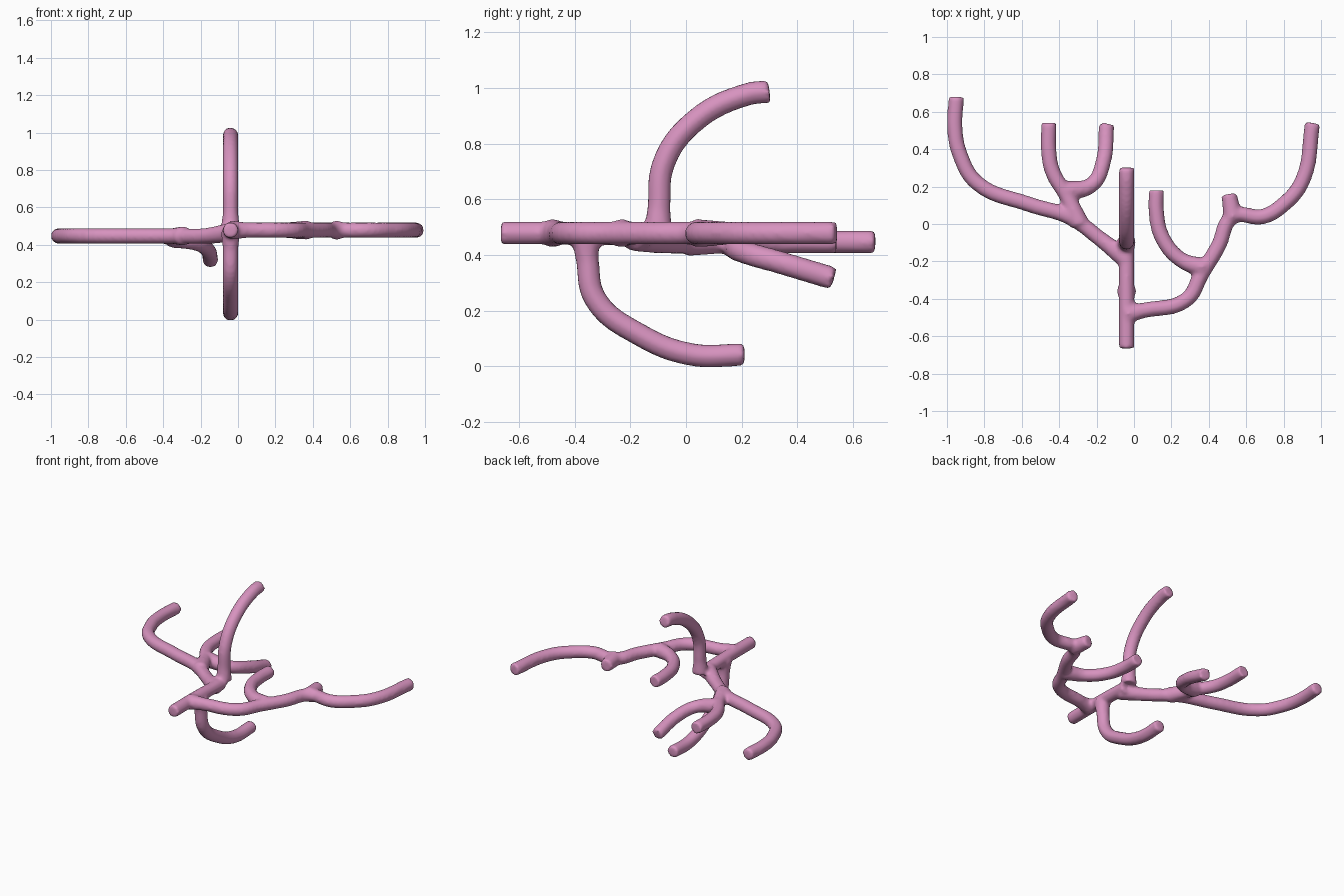
import bpy

if "Cube" in bpy.data.objects:
    bpy.data.objects.remove(bpy.data.objects["Cube"])

RADIUS = 0.042
X = -0.04          # trunk plane
ZR, ZL = 0.478, 0.447   # heights of right and left boughs


def flat(points, z):
    return [(x, y, z) for x, y in points]


# Centre lines of trunk and boughs; each bough starts inside its parent
paths = [
    # trunk
    ([(X, -0.665, ZR), (X, -0.4, ZR), (X, -0.12, 0.47)], False),
    # upper bough
    ([(X, -0.10, 0.48), (X, -0.097, 0.57), (X, -0.08, 0.73), (X, 0.03, 0.88),
      (X, 0.22, 0.977), (X, 0.30, 0.987)], True),
    # lower bough
    ([(X, -0.36, 0.47), (X, -0.354, 0.38), (X, -0.325, 0.24), (X, -0.17, 0.115),
      (X, 0.02, 0.042), (X, 0.21, 0.042)], True),
    # left bough
    ([(X, -0.19, 0.465)] + flat([(-0.18, -0.08), (-0.34, 0.035), (-0.56, 0.105),
      (-0.84, 0.22), (-0.93, 0.37), (-0.957, 0.50), (-0.95, 0.68)], ZL), True),
    # left fork and outer tine
    (flat([(-0.29, 0.0), (-0.36, 0.15), (-0.435, 0.28), (-0.455, 0.38),
           (-0.455, 0.54)], ZL), True),
    # left inner drooping tine
    ([(-0.365, 0.175, 0.438), (-0.225, 0.21, 0.41), (-0.165, 0.33, 0.375),
      (-0.147, 0.53, 0.315)], True),
    # right bough
    (flat([(X, -0.48), (0.05, -0.462), (0.28, -0.405), (0.36, -0.27), (0.45, -0.12),
           (0.53, 0.04), (0.69, 0.04), (0.80, 0.105), (0.90, 0.23),
           (0.955, 0.54)], ZR), True),
    # right inner tine
    (flat([(0.375, -0.235), (0.25, -0.19), (0.15, -0.07), (0.12, 0.06),
           (0.12, 0.18)], ZR), True),
    # right short tine
    (flat([(0.53, 0.03), (0.508, 0.16)], ZR), True),
]

# Tubes
curve = bpy.data.curves.new("branch_paths", 'CURVE')
curve.dimensions = '3D'
curve.bevel_depth = RADIUS
curve.bevel_resolution = 4
curve.resolution_u = 6
curve.use_fill_caps = True
for pts, flared in paths:
    s = curve.splines.new('BEZIER')
    s.bezier_points.add(len(pts) - 1)
    for i, (bp, p) in enumerate(zip(s.bezier_points, pts)):
        bp.co = p
        bp.handle_left_type = bp.handle_right_type = 'AUTO'
        bp.radius = 1.25 if flared and i == 0 else 1.0
guide = bpy.data.objects.new("branch_guide", curve)
bpy.context.collection.objects.link(guide)
bpy.context.view_layer.update()
deps = bpy.context.evaluated_depsgraph_get()
mesh = bpy.data.meshes.new_from_object(guide.evaluated_get(deps))
bpy.data.objects.remove(guide)

# One fused body with softened joints
branch = bpy.data.objects.new("branch", mesh)
bpy.context.collection.objects.link(branch)
remesh = branch.modifiers.new("fuse", 'REMESH')
remesh.mode = 'VOXEL'
remesh.voxel_size = 0.012
remesh.use_smooth_shade = True
soften = branch.modifiers.new("soften", 'SMOOTH')
soften.factor = 0.5
soften.iterations = 4

pink = bpy.data.materials.new("pink")
pink.diffuse_color = (0.68, 0.29, 0.52, 1)
pink.use_nodes = True
pink.node_tree.nodes["Principled BSDF"].inputs["Base Color"].default_value = pink.diffuse_color
mesh.materials.clear()
mesh.materials.append(pink)
for p in mesh.polygons:
    p.use_smooth = True
    p.material_index = 0
